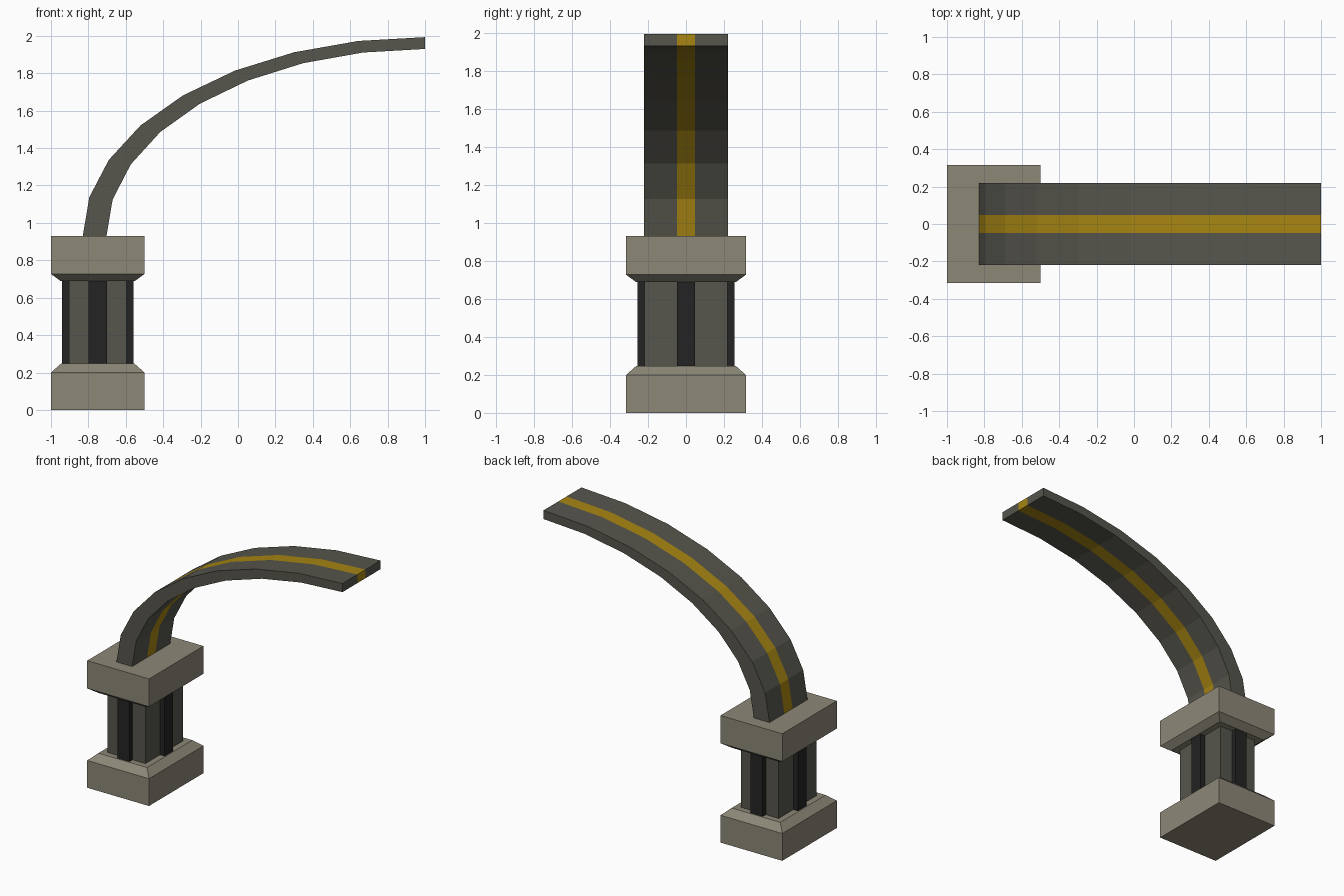
import bpy, bmesh, math

if "Cube" in bpy.data.objects:
    bpy.data.objects.remove(bpy.data.objects["Cube"])

CX = -0.75                    # pillar centre in x
Z0, Z1, Z2, Z3, Z4, Z5 = 0.0, 0.20, 0.247, 0.688, 0.727, 0.93


def material(name, rgb):
    m = bpy.data.materials.new(name)
    m.diffuse_color = (*rgb, 1.0)
    m.use_nodes = True
    m.node_tree.nodes["Principled BSDF"].inputs["Base Color"].default_value = m.diffuse_color
    return m


stone = material("pale_stone", (0.265, 0.245, 0.183))
grey = material("dark_grey", (0.093, 0.092, 0.074))
black = material("black", (0.017, 0.017, 0.017))
gold = material("gold", (0.385, 0.235, 0.006))


def finish(name, bm, *mats):
    bmesh.ops.recalc_face_normals(bm, faces=bm.faces)
    mesh = bpy.data.meshes.new(name)
    bm.to_mesh(mesh)
    bm.free()
    for m in mats:
        mesh.materials.append(m)
    ob = bpy.data.objects.new(name, mesh)
    bpy.context.collection.objects.link(ob)
    return ob


def stacked_block(name, levels, mat):
    """Rectangular block through (z, half_x, half_y) levels."""
    bm = bmesh.new()
    rings = [[bm.verts.new((CX + sx * hx, sy * hy, z))
              for sx, sy in ((-1, -1), (1, -1), (1, 1), (-1, 1))]
             for z, hx, hy in levels]
    for a, b in zip(rings, rings[1:]):
        for i in range(4):
            j = (i + 1) % 4
            bm.faces.new((a[i], a[j], b[j], b[i]))
    bm.faces.new(rings[0])
    bm.faces.new(rings[-1])
    return finish(name, bm, mat)


# Pillar: chamfered foot and head with a shaft between
HX, HY, IN = 0.25, 0.315, 0.053
stacked_block("pillar_base", [(Z0, HX, HY), (Z1, HX, HY), (Z2, HX - IN, HY - IN)], stone)
stacked_block("pillar_head", [(Z3, HX - IN, HY - IN), (Z4, HX, HY), (Z5, HX, HY)], stone)
stacked_block("pillar_shaft", [(Z2, 0.153, 0.218), (Z3, 0.153, 0.218)], grey)

# Raised ribs in the middle of each shaft side
stacked_block("shaft_ribs_front_back", [(Z2, 0.049, 0.255), (Z3, 0.049, 0.255)], black)
stacked_block("shaft_ribs_left_right", [(Z2, 0.19, 0.048), (Z3, 0.19, 0.048)], black)

# Curved half arch: quarter ellipse, tapering, with a gold centre lane
STEPS = 8
LANES = (-0.22, -0.048, 0.048, 0.22)
bm = bmesh.new()


def row(a, rx, rz):
    return [bm.verts.new((1.0 - rx * math.cos(a), y, Z5 + rz * math.sin(a))) for y in LANES]


angles = [math.pi / 2 * i / STEPS for i in range(STEPS + 1)]
outer = [row(a, 1.83, 1.063) for a in angles]
inner = [row(a, 1.703, 1.0) for a in angles]


def strip(a, b):
    for k in range(3):
        f = bm.faces.new((a[k], a[k + 1], b[k + 1], b[k]))
        f.material_index = 1 if k == 1 else 0


for i in range(STEPS):
    strip(outer[i], outer[i + 1])
    strip(inner[i], inner[i + 1])
    for k in (0, 3):
        bm.faces.new((outer[i][k], outer[i + 1][k], inner[i + 1][k], inner[i][k]))
for i in (0, STEPS):
    strip(outer[i], inner[i])
finish("arch", bm, grey, gold)
